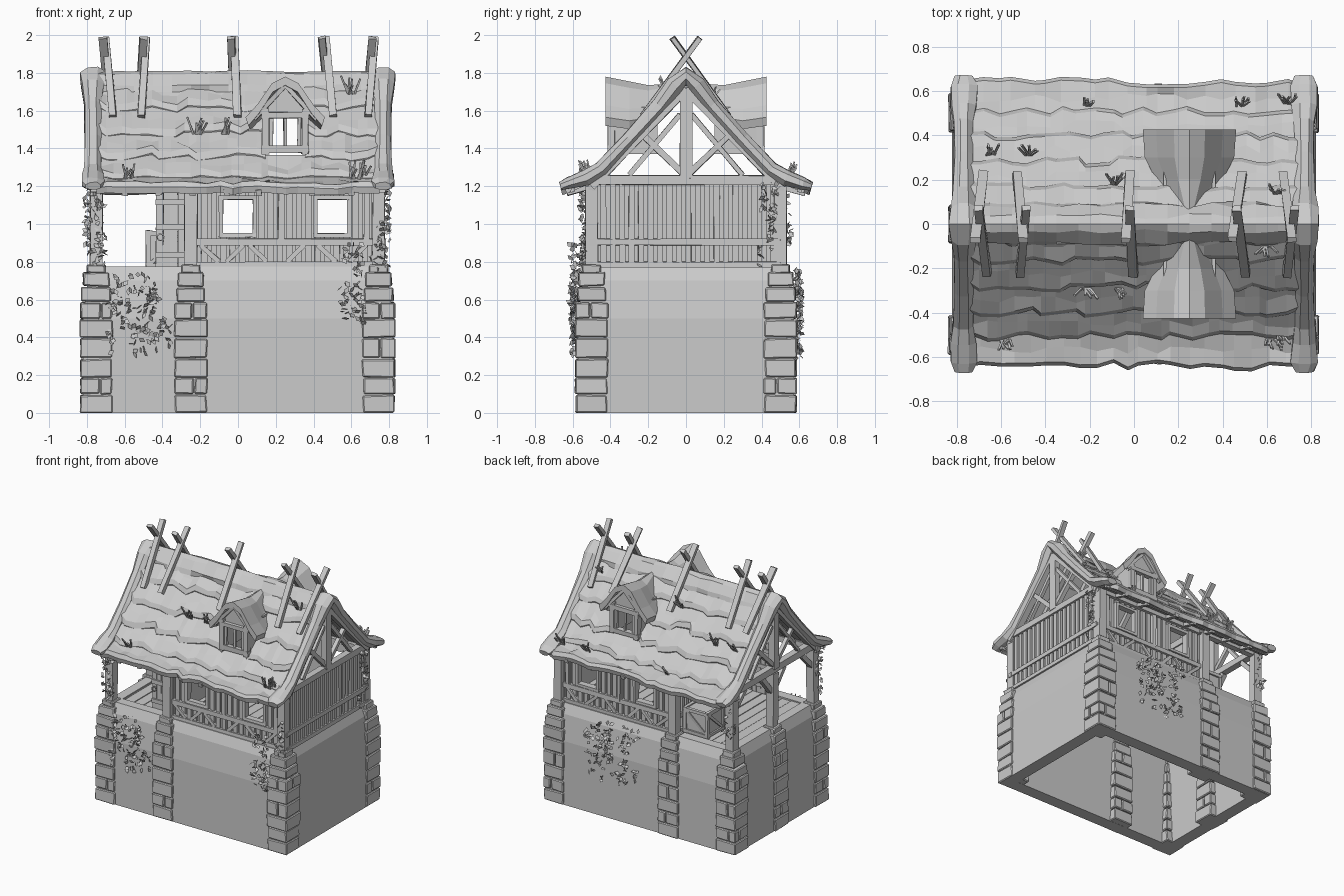
import bpy, bmesh, math, random
from mathutils import Vector, Matrix

if "Cube" in bpy.data.objects:
    bpy.data.objects.remove(bpy.data.objects["Cube"])
R = random.Random(7)
V = Vector
rnd = lambda a: R.uniform(-a, a)

def finish(name, bm, bevel=0):
    bmesh.ops.recalc_face_normals(bm, faces=bm.faces)
    me = bpy.data.meshes.new(name)
    bm.to_mesh(me); bm.free()
    ob = bpy.data.objects.new(name, me)
    bpy.context.collection.objects.link(ob)
    if bevel:
        m = ob.modifiers.new("bevel", 'BEVEL')
        m.width, m.segments = bevel, 1
    return ob

def box(bm, lo, hi, jit=0):
    lo, hi = V(lo), V(hi)
    m = Matrix.Translation((lo + hi) / 2) @ Matrix.Diagonal((*(hi - lo), 1))
    for v in bmesh.ops.create_cube(bm, size=1, matrix=m)['verts']:
        v.co += V((rnd(jit), rnd(jit), rnd(jit)))

def beam(bm, a, b, w, h=None, jit=0.003):
    a, b = V(a), V(b)
    d = (b - a).normalized()
    u = V((1, 0, 0)) if abs(d.x) < 0.9 else V((0, 1, 0))
    x = (u - d * u.dot(d)).normalized()
    m = Matrix((x, d.cross(x), d)).transposed().to_4x4()
    m = Matrix.Translation((a + b) / 2) @ m @ Matrix.Diagonal((w, h or w, (b - a).length, 1))
    for v in bmesh.ops.create_cube(bm, size=1, matrix=m)['verts']:
        v.co += V((rnd(jit), rnd(jit), rnd(jit)))

def loft(bm, rings, loop=False):
    vs = [[bm.verts.new(p) for p in r] for r in rings]
    n = len(vs[0])
    for i in range(len(vs) if loop else len(vs) - 1):
        a, b = vs[i], vs[(i + 1) % len(vs)]
        for j in range(n):
            bm.faces.new((a[j], a[(j + 1) % n], b[(j + 1) % n], b[j]))
    if not loop:
        bm.faces.new(vs[0]); bm.faces.new(vs[-1])

# hollow base walls, leaning in above half height
bm = bmesh.new()
prof = [(0, 0), (0, .5), (-.025, .7), (-.055, .775), (-.13, .775), (-.1, 0)]
loft(bm, [[(sx * (.82 + o), sy * (.572 + o), z) for o, z in prof]
          for sx, sy in ((1, 1), (-1, 1), (-1, -1), (1, -1))], loop=True)
finish("base_wall", bm)

# stacked stone pillars
POSTS = [(x, y) for x in (-.75, -.25, .745) for y in (-.5, .5)] + [(-.75, 0)]
bm = bmesh.new()
zs = [0, .1, .19, .29, .4, .5, .59, .67, .75]
for px, py in POSTS:
    for k in range(8):
        z0, z1 = zs[k], zs[k + 1] - .006
        h = .085 - max(0, z0 - .5) * .1 + rnd(.003)
        if k in (1, 3, 5) and R.random() < .75:
            t = rnd(.03)
            if k == 3:
                box(bm, (px - h, py - h, z0), (px + t - .003, py + h, z1), .003)
                box(bm, (px + t + .003, py - h, z0), (px + h, py + h, z1), .003)
            else:
                for a, b in ((-h, t - .003), (t + .003, h)):
                    for c, d in ((-h, -t - .003), (-t + .003, h)):
                        box(bm, (px + a, py + c, z0), (px + b, py + d, z1), .003)
        else:
            box(bm, (px - h, py - h, z0), (px + h, py + h, z1), .004)
    box(bm, (px - .05, py - .05, .74), (px + .05, py + .05, .785), .003)
for v in bm.verts:
    v.co.z = max(v.co.z, 0)
finish("stone_pillars", bm, .006)

# deck planks
bm = bmesh.new()
for i in range(19):
    x = -.76 + i * .08
    box(bm, (x, -.505, .735), (x + .075, .505, .765 + rnd(.003)))
finish("deck_planks", bm)

# vertical wall planks, split around windows and door
bm = bmesh.new()
WIN = (0, .5)
for s in (-1, 1):
    for i in range(40):
        x, d = -.24 + i * .025, (.016 if i % 2 else 0)
        a, b = (.004, .004) if d else (-.004, .029)
        y0, y1 = sorted((s * .465, s * (.496 - d)))
        cut = any(abs(x + .0125 - w) < .088 for w in WIN)
        for z0, z1 in (((.77, .945), (1.135, 1.22)) if cut else ((.77, 1.22),)):
            box(bm, (x + min(a, 0), y0, z0), (x + .029, y1, z1), .001)
for i in range(40):
    y, d = -.5 + i * .025, (.018 if i % 2 else 0)
    box(bm, (.735, y - .003, .77), (.772 - d, y + .028, 1.22), .001)
    z = 1.16 if -.43 < y < -.26 else .77
    box(bm, (-.266 + d, y, z), (-.235, y + .025, 1.22))
finish("wall_planks", bm)

# timber frame: posts, rails, braces
bm = bmesh.new()
for px, py in POSTS:
    beam(bm, (px, py, .77), (px, py, 1.2), .065)
for s in (-1, 1):
    y = s * .495
    for z, w in ((.785, .03), (.905, .034), (1.2, .045)):
        beam(bm, (-.27, y, z), (.78, y, z), w)
    beam(bm, (-.8, s * .5, 1.205), (-.2, s * .5, 1.205), .045)
    for a, b in ((-.2, -.1), (.03, -.06), (.06, .15), (.35, .26), (.42, .52), (.68, .59)):
        beam(bm, (a, y, .89), (b, y, .8), .025)
    for x in (.23, .68):
        beam(bm, (x, y, .91), (x, y, 1.2), .03)
    beam(bm, (-.75, s * .35, 1.2), (-.75, s * .49, 1.06), .035)
    beam(bm, (-.75, s * .02, 1.06), (-.75, s * .14, 1.2), .035)
for x in (.765, -.255):
    for z in (.785, .905):
        beam(bm, (x, -.5 if x > 0 else -.25, z), (x, .5, z), .034)
for x in (-.755, -.25, .76):
    beam(bm, (x, -.5, 1.232), (x, .5, 1.232), .05, .05)
finish("timber_frame", bm)

# window frames
bm = bmesh.new()
for s in (-1, 1):
    for w in WIN:
        y = s * .49
        for t in (-.09, .09):
            beam(bm, (w + t, y, .93), (w + t, y, 1.15), .022, .05, .002)
        for z in (.94, 1.14):
            beam(bm, (w - .1, y, z), (w + .1, y, z), .05, .022, .002)
finish("window_frames", bm)

# open door with ring handle
bm = bmesh.new()
for i in range(4):
    x = -.435 + i * .039
    box(bm, (x, -.44, .77), (x + .036, -.418, 1.175 + rnd(.006)), .002)
for z in (.82, .97, 1.1):
    box(bm, (-.437, -.452, z), (-.277, -.41, z + .03), .002)
for i in range(10):
    a, b = i * math.tau / 10, (i + 1) * math.tau / 10
    beam(bm, (-.41 + .018 * math.cos(a), -.455, .93 + .018 * math.sin(a)),
         (-.41 + .018 * math.cos(b), -.455, .93 + .018 * math.sin(b)), .007, jit=0)
finish("door", bm)

# crate on the porch
bm = bmesh.new()
box(bm, (-.475, .225, .77), (-.285, .415, .955))
for x in (-.475, -.285):
    for z in (.78, .95):
        beam(bm, (x, .215, z), (x, .425, z), .025)
    for y in (.225, .415):
        beam(bm, (x, y, .765), (x, y, .965), .025)
    beam(bm, (x, .23, .785), (x, .41, .945), .02)
for y in (.225, .415):
    for z in (.78, .95):
        beam(bm, (-.485, y, z), (-.275, y, z), .025)
    beam(bm, (-.47, y, .785), (-.29, y, .945), .02)
finish("crate", bm)

# gable trusses and rafters
def rz(y):
    y = abs(y)
    return 1.79 - 1.1 * y if y < .5 else 1.24 - .4 * (y - .5)
bm = bmesh.new()
for x in (-.765, .765):
    beam(bm, (x, 0, 1.24), (x, 0, 1.72), .045, .065)
    for s in (-1, 1):
        beam(bm, (x, 0, 1.715), (x, s * .5, 1.2), .05, .045)
        beam(bm, (x, s * .02, 1.27), (x, s * .23, 1.47), .03)
        beam(bm, (x, s * .03, 1.58), (x, s * .3, 1.26), .025)
for s in (-1, 1):
    for x in (-.6, -.42, -.24, -.06, .11, .39, .6):
        beam(bm, (x, 0, 1.73), (x, s * .5, 1.185), .035)
        beam(bm, (x, s * .45, 1.215), (x, s * .63, 1.165), .03)
    beam(bm, (-.78, s * .6, 1.178), (.78, s * .6, 1.178), .022)
finish("trusses_and_rafters", bm)

# thatch courses with ragged lower edges, left open behind the dormers
bm = bmesh.new()
COURSES = [(0, .17), (.15, .29), (.27, .405), (.385, .51), (.49, .645)]
for s in (-1, 1):
    for k, (y0, y1) in enumerate(COURSES):
        spans = [(-.75, .145), (.355, .75)] if k in (1, 2) else [(-.75, .75)]
        for xa, xb in spans:
            n, rings = max(4, round((xb - xa) / .07)), []
            for i in range(n + 1):
                x = xa + (xb - xa) * i / n + (rnd(.022) if 0 < i < n else 0)
                yl, ym, t = y1 + rnd(.02), (y0 + y1) / 2 + rnd(.02), rnd(.012)
                rings.append([(x, s * y, rz(y) + o) for y, o in
                              ((y0, .0), (ym, .014 + t), (yl - .015, .032 + rnd(.006)), (yl, .012), (yl - .01, -.026), (y0, -.03))])
            loft(bm, rings)
finish("thatch_courses", bm)

# ridge cap and thick gable edge rolls
bm = bmesh.new()
loft(bm, [[(-.75 + .1 * i, y + (rnd(.012) if y else 0), z + rnd(.005)) for y, z in
           ((-.09, 1.7), (-.085, 1.735), (-.035, 1.795), (0, 1.81), (.035, 1.795), (.085, 1.735), (.09, 1.7), (0, 1.75))]
          for i in range(16)])
half = [(.665, 1.2, .042, .022), (.62, 1.215, .06, .034), (.53, 1.245, .056, .044), (.45, 1.29, .045, .042),
        (.3, 1.45, .042, .04), (.14, 1.63, .045, .042), (.06, 1.735, .06, .05)]
path = [(-y, *r) for y, *r in half] + [(0, 1.785, .066, .05)] + half[::-1]
for s in (-1, 1):
    rings = []
    for i, (y, z, a, b) in enumerate(path):
        p, q = path[max(i - 1, 0)], path[min(i + 1, len(path) - 1)]
        t = V((0, q[0] - p[0], q[1] - p[1])).normalized()
        nrm = V((0, -t.z, t.y))
        rings.append([V((s * .768, y, z)) + V((a * math.cos(k * math.tau / 8 + .39), 0, 0)) * 1.08
                      + nrm * b * math.sin(k * math.tau / 8 + .39) + V((rnd(.004), 0, rnd(.004))) for k in range(8)])
    loft(bm, rings)
finish("ridge_and_gable_rolls", bm)

# dormers front and back
roof, wall = bmesh.new(), bmesh.new()
bell = [(-.21, 1.565), (-.15, 1.63), (-.07, 1.745), (0, 1.78)]
bell = bell + [(-x, z) for x, z in bell[-2::-1]]
bell += [(x * .93, z - .045) for x, z in bell[::-1]]
for s in (-1, 1):
    loft(roof, [[(.25 + x * k, s * y, top - (1.78 - z) * kz) for x, z in bell]
                for y, k, kz, top in ((.425, 1, 1, 1.78), (.3, .96, .97, 1.755), (.2, .72, .8, 1.735), (.06, .25, .35, 1.745))])
    y = s * .395
    for x in (.145, .355):
        beam(wall, (x, y, 1.37), (x, y, 1.61), .035, .04)
        box(wall, (x - .012, min(y, s * .15), 1.37), (x + .012, max(y, s * .15), 1.62))
    for z in (1.395, 1.575):
        beam(wall, (.125, y, z), (.375, y, z), .04, .035)
    beam(wall, (.25, y, 1.39), (.25, y, 1.58), .016)
    for x in (.175, .325):
        beam(wall, (x, y, 1.39), (x, y, 1.58), .02)
    loft(wall, [[(.13, yy, 1.58), (.37, yy, 1.58), (.25, yy, 1.74)] for yy in (s * .375, s * .39)])
    for t in (-1, 1):
        beam(wall, (.25 + t * .165, s * .405, 1.555), (.25, s * .405, 1.735), .025)
finish("dormer_roofs", roof)
finish("dormer_walls", wall)

# crossed ridge poles
bm = bmesh.new()
for x, l in ((-.69, .018), (-.505, -.014), (-.02, .008), (.475, .022), (.7, -.018)):
    for s in (-1, 1):
        c = x + s * .008
        beam(bm, (c + l, s * -.23, 1.57), (c - l, s * .072, 1.985), .04, .027, .004)
finish("ridge_poles", bm)

# loose straw tufts
bm = bmesh.new()
for x, y in ((-.22, .53), (.47, .53), (.7, .54), (-.64, .31), (-.48, .31), (-.08, .18), (.65, .13),
             (-.22, -.29), (-.06, -.29), (-.58, -.52), (.62, -.52), (.67, -.5), (.6, -.1)):
    s = math.copysign(1, y)
    for i in range(6):
        a = V((x + rnd(.025), y, rz(y) + .005))
        beam(bm, a, a + V((rnd(.04), s * R.uniform(.02, .05), R.uniform(.04, .1))), .01, .008, 0)
finish("straw_tufts", bm)

# ivy leaves scattered in hanging patches
bm = bmesh.new()
def ivy(lo, hi, n, strands):
    for k in range(strands):
        c = V([R.uniform(a, b) for a, b in zip(lo, hi)])
        for i in range(n // strands):
            p = V((c.x + rnd(.03), c.y + rnd(.012), c.z + rnd(.08)))
            p = V([min(max(p[j], lo[j] - .012), hi[j] + .012) for j in range(3)])
            u = V((rnd(1), rnd(1), rnd(1))).normalized() * .021
            w = u.cross(V((rnd(1), rnd(1), rnd(1)))).normalized() * .014
            bm.faces.new([bm.verts.new(p + q) for q in (u, w, -u, -w)])
ivy((-.68, -.605, .32), (-.34, -.585, .72), 150, 20)
ivy((-.78, -.555, .8), (-.71, -.535, 1.18), 60, 8)
ivy((-.8, -.53, .85), (-.79, -.46, 1.18), 24, 4)
ivy((.55, -.61, .45), (.66, -.57, .88), 80, 9)
ivy((.69, -.55, .75), (.765, -.53, 1.0), 30, 5)
ivy((.78, .38, .78), (.79, .5, 1.2), 70, 8)
ivy((0, .585, .3), (.45, .605, .74), 170, 24)
ivy((-.78, .53, .8), (-.72, .55, 1.18), 24, 4)
finish("ivy_leaves", bm)
